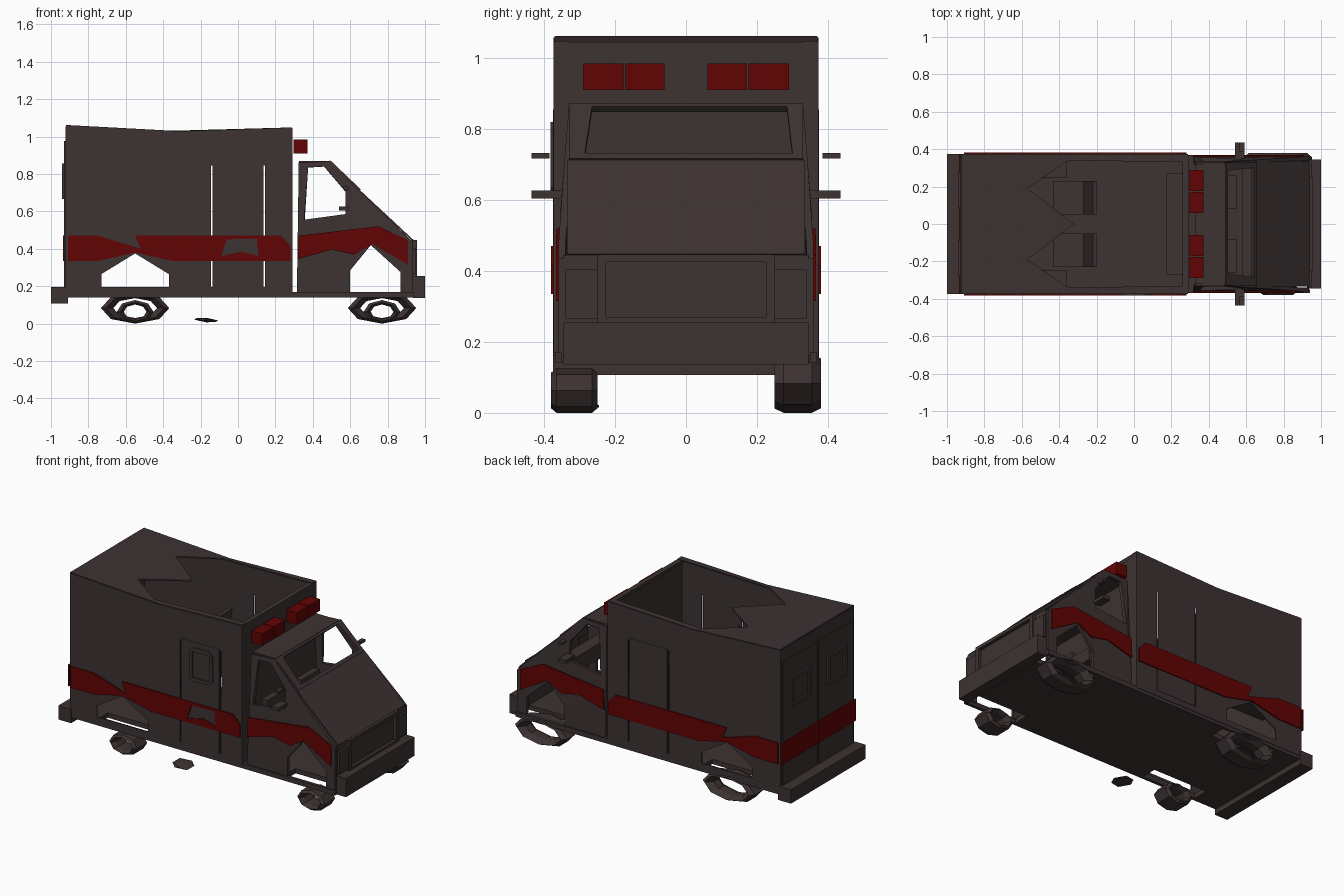
import bpy, bmesh, math
from mathutils import Vector


def material(name, rgb):
    m = bpy.data.materials.new(name)
    m.diffuse_color = (*rgb, 1)
    return m


BODY = material("dark brown", (0.047, 0.0315, 0.032))
RED = material("deep red", (0.122, 0.001, 0.001))


def finish(name, bm, mat):
    bmesh.ops.recalc_face_normals(bm, faces=bm.faces)
    me = bpy.data.meshes.new(name)
    bm.to_mesh(me)
    bm.free()
    me.materials.append(mat)
    ob = bpy.data.objects.new(name, me)
    bpy.context.collection.objects.link(ob)
    return ob


def box(name, lo, hi, mat=BODY):
    bm = bmesh.new()
    bmesh.ops.create_cube(bm, size=1)
    for v in bm.verts:
        v.co = Vector([lo[i] + (hi[i] - lo[i]) * (v.co[i] + 0.5) for i in range(3)])
    return finish(name, bm, mat)


def sheet(name, loops, place, mat=BODY, thick=0.008):
    """Fill 2D loops (outline, then holes), then place the points in space."""
    bm = bmesh.new()
    for loop in loops:
        vs = [bm.verts.new((u, v, 0)) for u, v in loop]
        for a, b in zip(vs, vs[1:] + vs[:1]):
            bm.edges.new((a, b))
    bmesh.ops.triangle_fill(bm, edges=bm.edges[:], use_beauty=True, normal=(0, 0, 1))
    for v in bm.verts:
        v.co = Vector(place(v.co.x, v.co.y))
    ob = finish(name, bm, mat)
    mod = ob.modifiers.new("thickness", 'SOLIDIFY')
    mod.thickness = thick
    mod.offset = 0
    return ob


def rect(a, b, c, d):
    return [(a, c), (b, c), (b, d), (a, d)]


def ring(name, x, z, profile, rx, rz):
    """Eight-sided oval ring; profile is (y, fraction of radius)."""
    bm = bmesh.new()
    rows = []
    for i in range(8):
        a = math.tau * i / 8
        rows.append([bm.verts.new((x + rx * f * math.cos(a), y, z + rz * f * math.sin(a)))
                     for y, f in profile])
    n = len(profile)
    for i in range(8):
        p, q = rows[i], rows[(i + 1) % 8]
        for j in range(n):
            k = (j + 1) % n
            bm.faces.new((p[j], p[k], q[k], q[j]))
    return finish(name, bm, BODY)


# chassis: floor slab notched at the wheels, sills and bumpers
sheet("floor", [[(-0.91, -0.36), (-0.74, -0.36), (-0.74, -0.25), (-0.36, -0.25), (-0.36, -0.36),
                 (0.58, -0.35), (0.58, -0.25), (0.93, -0.25), (0.93, 0.25), (0.58, 0.25),
                 (0.58, 0.35), (-0.36, 0.36), (-0.36, 0.25), (-0.74, 0.25), (-0.74, 0.36),
                 (-0.91, 0.36)]], lambda x, y: (x, y, 0.16), thick=0.03)
box("rear_bumper", (-1.0, -0.375, 0.112), (-0.91, 0.375, 0.2))
box("front_bumper", (0.935, -0.345, 0.142), (1.0, 0.345, 0.26))

# load box walls, doors, roof
ARCH = [(-0.73, 0.2), (-0.37, 0.2), (-0.37, 0.27), (-0.55, 0.38), (-0.73, 0.27)]
SIDE = [(-0.92, 0.165), (0.29, 0.165), (0.29, 1.05), (-0.31, 1.03), (-0.92, 1.063)]
BOX_STRIPE = [(-0.91, 0.34), (-0.75, 0.34), (-0.55, 0.385), (-0.35, 0.34), (0.28, 0.34),
              (0.28, 0.42), (0.23, 0.475), (-0.55, 0.475), (-0.52, 0.405), (-0.75, 0.475),
              (-0.91, 0.475)]
PATCH = [(-0.09, 0.365), (0.02, 0.39), (0.11, 0.365), (0.1, 0.46), (-0.06, 0.455)]
CAB = [(0.315, 0.165), (0.6, 0.165), (0.6, 0.29), (0.71, 0.425), (0.87, 0.28), (0.87, 0.165),
       (0.935, 0.165), (0.935, 0.44), (0.9, 0.475), (0.65, 0.715), (0.485, 0.873), (0.325, 0.865)]
CAB_WINDOW = [(0.355, 0.56), (0.575, 0.59), (0.575, 0.71), (0.46, 0.845), (0.375, 0.84)]
CAB_STRIPE = [(0.32, 0.35), (0.5, 0.40), (0.62, 0.375), (0.72, 0.43), (0.91, 0.32),
              (0.91, 0.45), (0.75, 0.525), (0.325, 0.475)]


def cab_y(z):
    return 0.35 - max(0, z - 0.5) * 0.08


for s, side in ((-1, "right"), (1, "left")):
    def at(y):
        return lambda x, z: (x, s * y, z)
    slits = [rect(a, a + 0.01, 0.2, 0.85) for a in (-0.145, 0.135)]
    sheet(side + "_box_wall", [SIDE, ARCH] + slits, at(0.369))
    patch = [PATCH] if s < 0 else []
    sheet(side + "_box_stripe", [BOX_STRIPE] + patch, at(0.377), RED)
    sheet(side + "_side_door", [rect(-0.13, 0.13, 0.2, 0.86)], at(0.372), thick=0.006)
    box(side + "_sill", (-0.91, s * 0.36 - 0.01, 0.145), (0.94, s * 0.36 + 0.01, 0.175))
    # cover over the rear wheel
    sheet(side + "_wheel_well", [rect(-0.74, -0.36, s * 0.305 - 0.06, s * 0.305 + 0.06)],
          lambda x, y: (x, y, 0.39))
    # cab side with window opening and wheel arch
    sheet(side + "_cab_side", [CAB, CAB_WINDOW],
          lambda x, z: (x, s * cab_y(z), z), thick=0.02)
    sheet(side + "_cab_stripe", [CAB_STRIPE],
          lambda x, z: (x, s * (cab_y(z) + 0.013), z), RED)
    # mirrors
    box(side + "_mirror_upper", (0.565, s * 0.41 - 0.025, 0.722), (0.59, s * 0.41 + 0.025, 0.737))
    box(side + "_mirror_lower", (0.54, s * 0.39 - 0.045, 0.61), (0.59, s * 0.39 + 0.045, 0.632))
    # headlight block
    box(side + "_headlight", (0.925, s * 0.295 - 0.045, 0.27), (0.95, s * 0.295 + 0.045, 0.41))
    # rear door, its window frame and stripe
    c = s * 0.18
    sheet(side + "_rear_window", [rect(c - 0.095, c + 0.095, 0.67, 0.86),
                                  rect(c - 0.07, c + 0.07, 0.695, 0.835)],
          lambda y, z: (-0.932, y, z), thick=0.018)
    sheet(side + "_rear_door", [rect(s * 0.18 - 0.172, s * 0.18 + 0.172, 0.2, 0.98)],
          lambda y, z: (-0.925, y, z))
    sheet(side + "_rear_stripe", [rect(s * 0.187 - 0.184, s * 0.187 + 0.184, 0.34, 0.475)],
          lambda y, z: (-0.932, y, z), RED)
    # warning lights
    for a, b in ((0.06, 0.17), (0.176, 0.29)):
        ys = sorted((s * a, s * b))
        box(side + "_warning_light", (0.298, ys[0], 0.915), (0.372, ys[1], 0.99), RED)
    # bench in the box and seat in the cab
    box(side + "_bench", (-0.43, s * 0.14 - 0.09, 0.4), (-0.21, s * 0.14 + 0.09, 0.44))
    sheet(side + "_bench_back", [rect(s * 0.14 - 0.09, s * 0.14 + 0.09, 0.44, 0.8)],
          lambda y, z: (-0.26 + (z - 0.44) * 0.14, y, z), thick=0.02)
    box(side + "_cab_seat", (0.36, s * 0.17 - 0.09, 0.3), (0.55, s * 0.17 + 0.09, 0.38))
    box(side + "_cab_seat_back", (0.35, s * 0.17 - 0.09, 0.38), (0.39, s * 0.17 + 0.09, 0.56))

sheet("side_door_window_frame",
      [[(-0.06, 0.61), (0.07, 0.615), (0.09, 0.64), (0.085, 0.8), (0.06, 0.825),
        (-0.05, 0.825), (-0.075, 0.8), (-0.075, 0.63)], rect(-0.055, 0.068, 0.635, 0.8)],
      lambda x, z: (x, -0.376, z), thick=0.012)
sheet("box_back_wall", [rect(-0.37, 0.37, 0.165, 1.06)], lambda y, z: (-0.918, y, z))
sheet("box_front_wall", [rect(-0.37, 0.37, 0.165, 1.05)], lambda y, z: (0.287, y, z))


def roof_z(x):
    return 1.03 + (-0.31 - x) * 0.054 if x < -0.31 else 1.03 + (x + 0.31) * 0.033


# torn roof: solid at the rear, narrow rims along the sides
sheet("box_roof", [[(-0.92, -0.37), (-0.31, -0.37), (0.29, -0.37), (0.29, -0.33), (-0.35, -0.34),
                    (-0.57, -0.19), (-0.32, 0), (-0.57, 0.19), (-0.35, 0.34), (0.29, 0.33),
                    (0.29, 0.37), (-0.31, 0.37), (-0.92, 0.37)]],
      lambda x, y: (x, y, roof_z(x)))
box("roof_front_rim", (0.26, -0.37, 1.03), (0.292, 0.37, 1.05))
box("inner_cabinet", (0.17, -0.27, 0.17), (0.27, 0.27, 0.5))

# cab shell: roof, windshield frame, hood, nose
sheet("cab_roof", [rect(0.325, 0.49, -0.32, 0.32)], lambda x, y: (x, y, 0.868), thick=0.015)
sheet("windshield_frame", [rect(0, 1, -0.33, 0.33),
                           [(0.1, -0.285), (0.93, -0.265), (0.93, 0.285), (0.1, 0.3)][::-1]],
      lambda t, y: (0.65 - 0.165 * t, y, 0.715 + 0.157 * t), thick=0.02)
sheet("hood", [rect(0.65, 0.935, -0.335, 0.335)],
      lambda x, y: (x, y, 0.715 - (x - 0.65) * 0.93))
sheet("nose", [rect(-0.345, 0.345, 0.16, 0.45)], lambda y, z: (0.932, y, z))
sheet("grille_frame", [rect(-0.25, 0.25, 0.26, 0.452), rect(-0.225, 0.225, 0.275, 0.43)],
      lambda y, z: (0.945, y, z), thick=0.022)
box("dashboard", (0.58, -0.31, 0.48), (0.66, 0.31, 0.58))

# wheels: small tyres on the right, wide flattened rings on the left
for x, pos in ((-0.55, "rear"), (0.77, "front")):
    ring(pos + "_right_wheel", x, 0.068,
         [(-0.38, 0.8), (-0.365, 1), (-0.265, 1), (-0.25, 0.8), (-0.28, 0.62), (-0.35, 0.62)],
         0.098, 0.063)
    ring(pos + "_left_wheel", x, 0.088,
         [(0.25, 0.85), (0.275, 1), (0.355, 1), (0.38, 0.85), (0.34, 0.64), (0.29, 0.64)],
         0.183, 0.083)

# loose fragment lying under the right side
bm = bmesh.new()
bmesh.ops.create_icosphere(bm, subdivisions=1, radius=1)
for v in bm.verts:
    v.co = Vector((-0.17 + v.co.x * 0.07, -0.305 + v.co.y * 0.07,
                   0.024 + v.co.z * 0.012 - v.co.x * 0.008))
finish("fragment", bm, BODY)

# rest the model on the ground
low = min(v.co.z for o in bpy.data.objects for v in o.data.vertices)
for o in bpy.data.objects:
    o.location.z -= low
